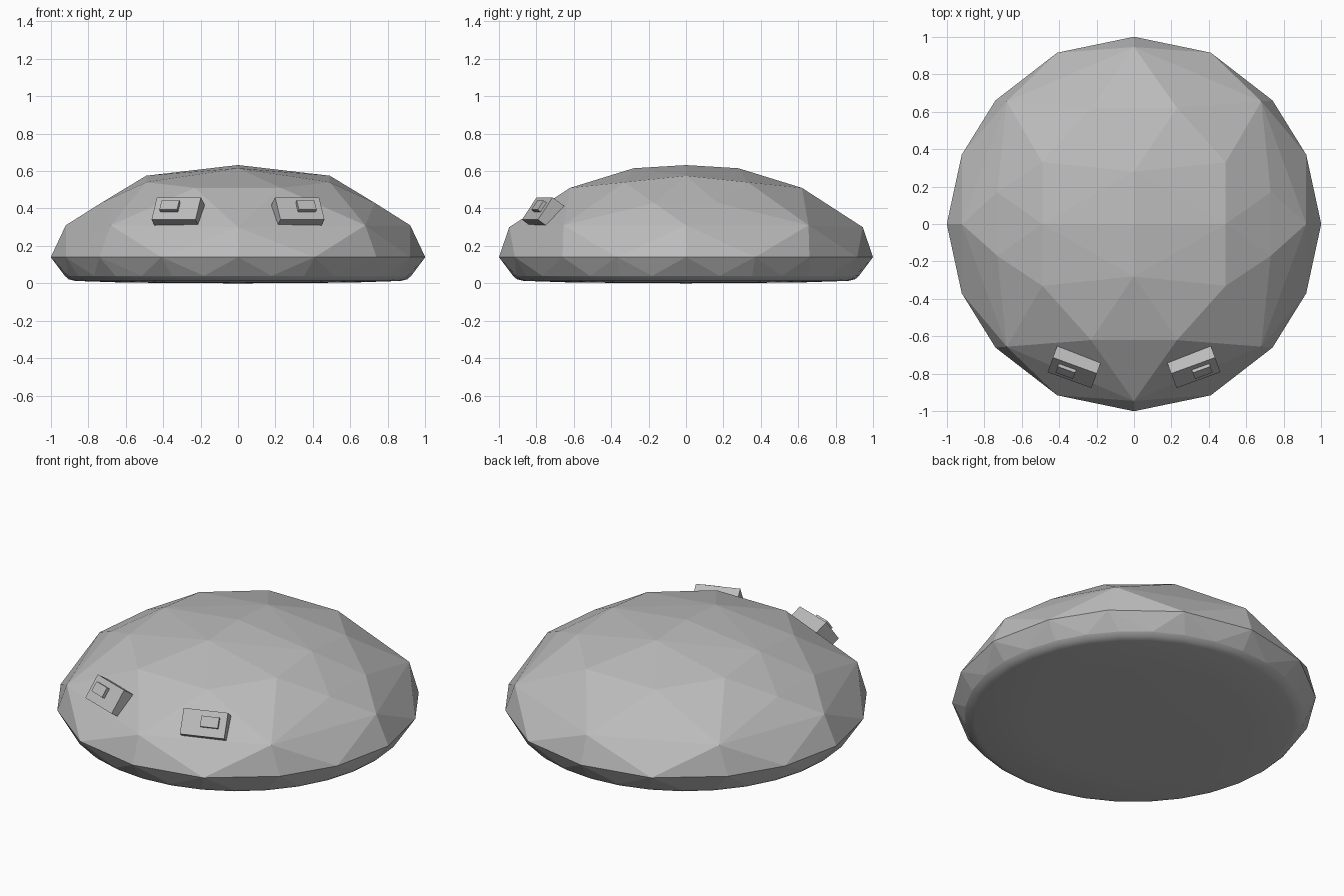
import bpy, bmesh, math
from mathutils import Matrix, Vector

cube = bpy.data.objects.get("Cube")
if cube:
    bpy.data.objects.remove(cube, do_unlink=True)

stone = bpy.data.materials.new("stone_grey")
stone.use_nodes = True
stone.diffuse_color = (0.5, 0.5, 0.5, 1)
stone.node_tree.nodes["Principled BSDF"].inputs["Base Color"].default_value = (0.5, 0.5, 0.5, 1)


def add_object(name, bm):
    bmesh.ops.recalc_face_normals(bm, faces=bm.faces)
    mesh = bpy.data.meshes.new(name)
    bm.to_mesh(mesh)
    bm.free()
    mesh.materials.append(stone)
    obj = bpy.data.objects.new(name, mesh)
    bpy.context.collection.objects.link(obj)
    return obj


def four_way(points):
    """Mirror the points of one quarter into all four quarters."""
    return {(sx * x, sy * y, z) for x, y, z in points for sx in (1, -1) for sy in (1, -1)}


def circle(radius, z, count=32):
    return {(radius * math.cos(math.tau * i / count), radius * math.sin(math.tau * i / count), z)
            for i in range(count)}


# Faceted dome cut like a gem, with a soft round underside
waist = [(1, 0, .14), (.92, .37, .14), (.74, .66, .14), (.41, .915, .14), (0, 1, .14)]
shoulder = [(.92, 0, .31), (.68, .655, .31), (0, .945, .30)]
crown = [(.73, .17, .43), (.23, .62, .51)]
cap = [(.49, 0, .575), (.49, .33, .54), (0, .28, .615), (0, 0, .632)]
points = four_way(waist + shoulder + crown + cap)
points |= circle(.925, .04) | circle(.905, .022) | circle(.87, .013) | circle(.6, .004)
points.add((0, 0, 0))

bm = bmesh.new()
for p in sorted(points):
    bm.verts.new(p)
bmesh.ops.remove_doubles(bm, verts=bm.verts, dist=0.0005)
hull = bmesh.ops.convex_hull(bm, input=bm.verts)
loose = [v for v in bm.verts if not v.link_faces]
bmesh.ops.delete(bm, geom=loose, context='VERTS')
for f in bm.faces:
    f.smooth = f.calc_center_median().z < .038
add_object("faceted_body", bm)


# Tilted eye blocks with a raised pupil on each
def add_box(name, size, offset, side):
    place = (Matrix.Translation((-.33, -.795, .40))
             @ Matrix.Rotation(math.radians(-20), 4, 'Z')
             @ Matrix.Rotation(math.radians(-35), 4, 'X'))
    flip = Matrix.Diagonal((-side, 1, 1, 1))
    bm = bmesh.new()
    bmesh.ops.create_cube(bm, size=1, matrix=Matrix.Translation(offset) @ Matrix.Diagonal((*size, 1)))
    bmesh.ops.transform(bm, matrix=flip @ place, verts=bm.verts)
    add_object(name, bm)


for label, side in (("left", 1), ("right", -1)):
    add_box(label + "_eye_block", (.25, .17, .145), Vector((0, .085, 0)), side)
    add_box(label + "_pupil", (.1, .04, .06), Vector((-.035, 0, .008)), side)
